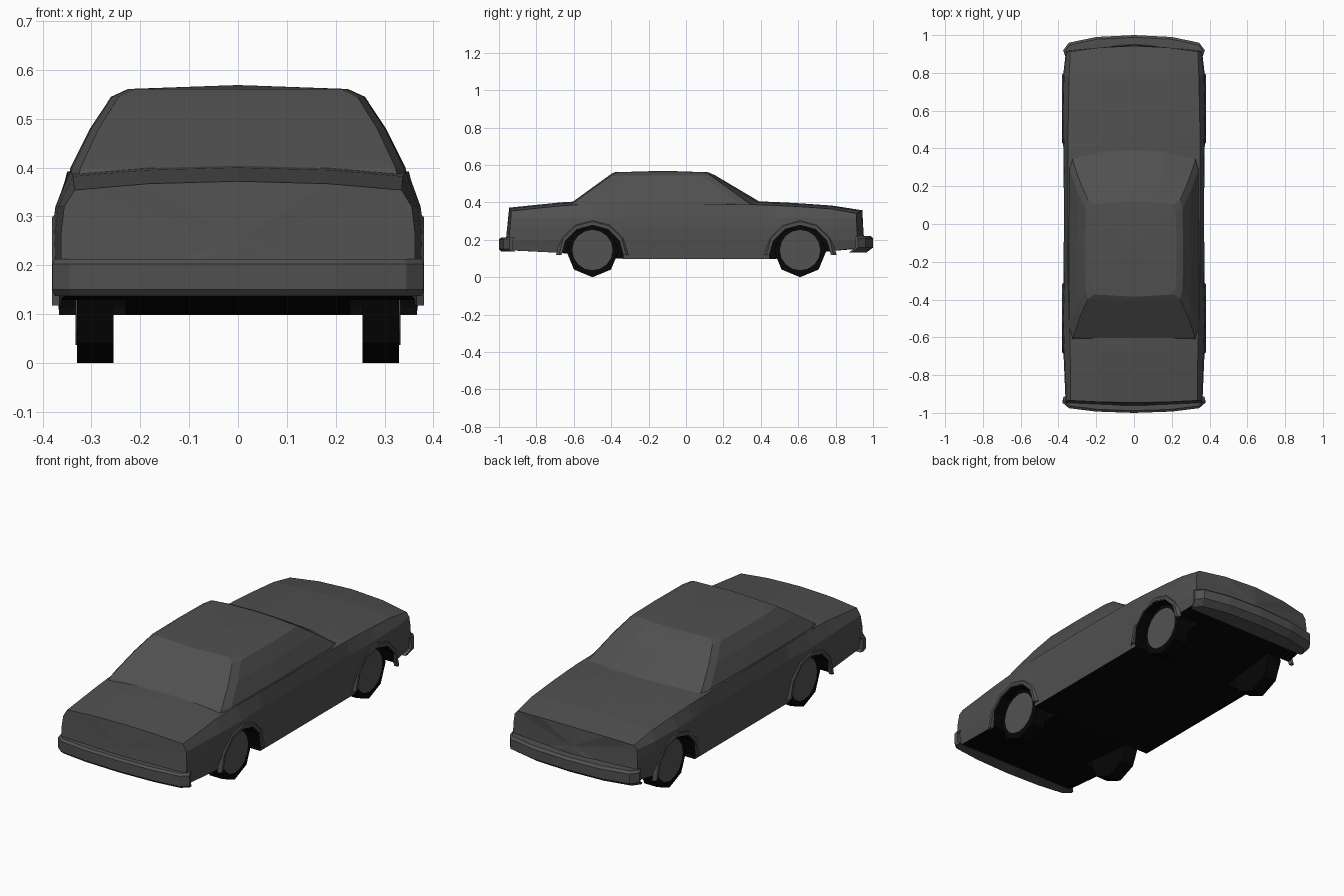
import bpy, bmesh, math
from mathutils import Vector, Matrix

if "Cube" in bpy.data.objects:
    bpy.data.objects.remove(bpy.data.objects["Cube"])


def material(name, v):
    m = bpy.data.materials.new(name)
    m.diffuse_color = (v, v, v, 1)
    m.use_nodes = True
    m.node_tree.nodes["Principled BSDF"].inputs["Base Color"].default_value = m.diffuse_color
    return m


GREY = material("dark_grey_paint", 0.08)
BLACK = material("black_rubber", 0.002)
HUB = material("wheel_grey", 0.085)


def finish(name, bm, mats):
    bmesh.ops.recalc_face_normals(bm, faces=bm.faces)
    me = bpy.data.meshes.new(name)
    bm.to_mesh(me)
    bm.free()
    ob = bpy.data.objects.new(name, me)
    bpy.context.collection.objects.link(ob)
    for m in mats:
        me.materials.append(m)
    return ob


def mirrored(half):
    """Close a half outline (starting and ending on x=0) into a full loop."""
    return half + [(-x, y, z) for x, y, z in reversed(half[1:-1])]


def loft(name, loops, mats, cap_centres=None):
    """Skin a list of equal-length loops; close each end with a fan."""
    bm = bmesh.new()
    rings = [[bm.verts.new(p) for p in lp] for lp in loops]
    n = len(loops[0])
    for a, b in zip(rings, rings[1:]):
        for i in range(n):
            j = (i + 1) % n
            bm.faces.new((a[i], a[j], b[j], b[i]))
    for k, ring in enumerate((rings[0], rings[-1])):
        c = cap_centres[k] if cap_centres else sum((v.co for v in ring), Vector()) / n
        cv = bm.verts.new(c)
        for i in range(n):
            bm.faces.new((ring[i], ring[(i + 1) % n], cv))
    return finish(name, bm, mats)


def disc(name, x, y, z, r, depth, sides, mat):
    bm = bmesh.new()
    bmesh.ops.create_cone(bm, cap_ends=True, segments=sides, radius1=r, radius2=r, depth=depth)
    bm.transform(Matrix.Translation((x, y, z)) @ Matrix.Rotation(math.pi / 2, 4, 'Y'))
    return finish(name, bm, [mat])


# Lower body: cross-sections along the length
# y, bottom z, sill width, side width, shoulder width, centre top z, end bow, slant
SECTIONS = [
    (-0.968, 0.145, 0.350, 0.362, 0.335, 0.372, 0.015, 0.10),
    (-0.67, 0.130, 0.362, 0.374, 0.338, 0.400, 0, 0),
    (-0.50, 0.110, 0.366, 0.380, 0.343, 0.410, 0, 0),
    (-0.33, 0.098, 0.366, 0.373, 0.348, 0.410, 0, 0),
    (0.10, 0.098, 0.366, 0.371, 0.350, 0.410, 0, 0),
    (0.40, 0.098, 0.366, 0.374, 0.350, 0.405, 0, 0),
    (0.48, 0.098, 0.366, 0.378, 0.349, 0.402, 0, 0),
    (0.61, 0.120, 0.366, 0.380, 0.347, 0.395, 0, 0),
    (0.78, 0.140, 0.364, 0.376, 0.343, 0.383, 0, 0),
    (0.955, 0.155, 0.350, 0.360, 0.338, 0.358, -0.035, -0.06),
]


def body_loop(y, zb, wl, wm, ws, zc, bow, slant):
    zs = zc - 0.018
    pts = [(0, zb), (wl * .6, zb), (wl, zb), (wm, 0.20), (wm, 0.27), (wm - 0.006, 0.32),
           (ws, zs), (ws * .55, zc - 0.005), (0, zc)]
    return mirrored([(x, y + bow * (x / wm) ** 2 + slant * (z - zb), z) for x, z in pts])


body = loft("body", [body_loop(*s) for s in SECTIONS], [GREY, BLACK],
            [(0, -0.958, 0.25), (0, 0.948, 0.26)])
for f in body.data.polygons:            # black underside
    f.material_index = 1 if f.normal.z < -0.7 else 0

# Wheel arches cut into the body, lined in black
WHEELS = [(s, y) for s in (-1, 1) for y in (-0.50, 0.61)]
for s, y in WHEELS:
    cutter = disc("arch_cutter", s * 0.34, y, 0.113, 0.165, 0.22, 12, BLACK)
    cutter.hide_render = True
    mod = body.modifiers.new("arch", 'BOOLEAN')
    mod.operation = 'DIFFERENCE'
    mod.solver = 'EXACT'
    mod.material_mode = 'TRANSFER'
    mod.object = cutter
    bpy.context.view_layer.objects.active = body
    bpy.ops.object.modifier_apply(modifier=mod.name)
    bpy.data.objects.remove(cutter)

# Cabin: stacked outlines: z, half width, rear y, front y, front bow
LEVELS = [
    (0.36, 0.352, -0.64, 0.46, 0.07),
    (0.40, 0.343, -0.61, 0.40, 0.07),
    (0.48, 0.303, -0.50, 0.265, 0.045),
    (0.545, 0.260, -0.41, 0.155, 0.025),
    (0.561, 0.225, -0.385, 0.12, 0.015),
]


def cabin_loop(z, w, yr, yf, bow):
    return mirrored([(0, yr, z), (w * .94, yr + 0.012, z), (w * .99, yr + 0.07, z), (w, -0.12, z),
                     (w * .985, yf - bow - 0.05, z), (w * .94, yf - bow, z),
                     (w * .5, yf - bow * .25, z), (0, yf, z)])


loft("cabin", [cabin_loop(*l) for l in LEVELS], [GREY],
     [(0, -0.1, 0.36), (0, -0.12, 0.569)])


# Bumpers: bowed outline stacked in height with small insets
def bumper(name, outline, levels):
    loops = []
    for z, inset in levels:
        loops.append(mirrored([(x * (1 - inset), y - math.copysign(inset, y), z)
                               for x, y in outline]))
    loft(name, loops, [GREY])


bumper("trunk_bumper",
       [(0, -1.0), (0.2, -0.993), (0.345, -0.975), (0.38, -0.945), (0.376, -0.925), (0, -0.925)],
       [(0.137, 0.012), (0.15, 0.0), (0.203, 0.0), (0.213, 0.012)])
bumper("hood_bumper",
       [(0, 1.0), (0.2, 0.99), (0.345, 0.96), (0.375, 0.92), (0.37, 0.905), (0, 0.905)],
       [(0.132, 0.035), (0.158, 0.0), (0.208, 0.0), (0.22, 0.012)])

# Wheels: eight-sided tyres, round hubcaps, raised arch lips
for s, y in WHEELS:
    tag = ("left" if s < 0 else "right") + ("_trunk_end" if y < 0 else "_hood_end")
    disc("tyre_" + tag, s * 0.2925, y, 0.14, 0.14, 0.075, 8, BLACK)
    disc("hubcap_" + tag, s * 0.330, y, 0.145, 0.108, 0.006, 16, HUB)
    loops = []
    for k in range(7):
        a = math.pi * k / 6
        loops.append([(s * x, y + r * math.cos(a), 0.118 + r * math.sin(a))
                      for x, r in ((0.362, 0.165), (0.381, 0.165), (0.381, 0.18), (0.366, 0.195))])
    loft("arch_lip_" + tag, loops, [GREY])
